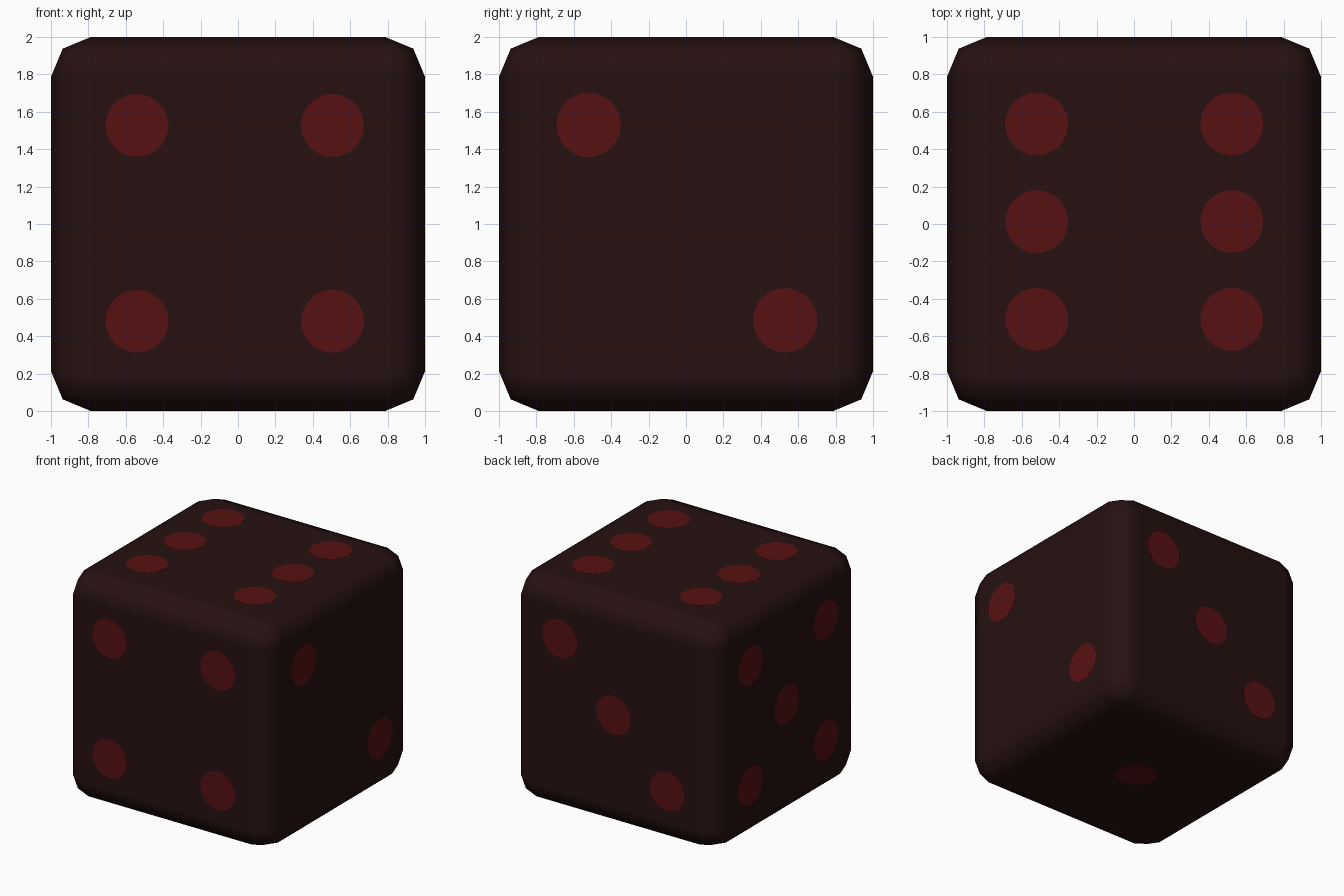
import bpy, bmesh
from mathutils import Vector, Matrix

if "Cube" in bpy.data.objects:
    bpy.data.objects.remove(bpy.data.objects["Cube"])


def material(name, rgb):
    m = bpy.data.materials.new(name)
    m.diffuse_color = (*rgb, 1)
    m.use_nodes = True
    m.node_tree.nodes["Principled BSDF"].inputs["Base Color"].default_value = m.diffuse_color
    return m


body_mat = material("dark maroon", (0.020, 0.0055, 0.0055))
pip_mat = material("deep red", (0.095, 0.0055, 0.0065))

# Body: cube with two-segment rounded edges
H = 0.999
bpy.ops.mesh.primitive_cube_add(size=2 * H, location=(0, 0, 1))
body = bpy.context.object
body.name = "dice_body"
body.data.materials.append(body_mat)
bpy.ops.object.shade_smooth()
bevel = body.modifiers.new("rounded edges", 'BEVEL')
bevel.width = 0.21
bevel.segments = 2
bevel.harden_normals = True


# Pips: thin flush discs; each face has a normal, two in-plane axes and spots
def pips(name, normal, u, v, spots, radius=0.168):
    n, u, v = Vector(normal), Vector(u), Vector(v)
    bm = bmesh.new()
    for a, b in spots:
        pos = n * (H - 0.001) + u * a + v * b + Vector((0, 0, 1))
        mat = Matrix.Translation(pos) @ n.to_track_quat('Z', 'Y').to_matrix().to_4x4()
        bmesh.ops.create_cone(bm, cap_ends=True, segments=32, radius1=radius,
                              radius2=radius, depth=0.004, matrix=mat)
    mesh = bpy.data.meshes.new(name)
    bm.to_mesh(mesh)
    bm.free()
    mesh.materials.append(pip_mat)
    bpy.context.collection.objects.link(bpy.data.objects.new(name, mesh))


X, Y, Z = (1, 0, 0), (0, 1, 0), (0, 0, 1)
pips("front_four_pips", (0, -1, 0), X, Z,
     [(a, b) for a in (-0.54, 0.505) for b in (-0.52, 0.527)])
pips("right_two_pips", X, Y, Z, [(-0.52, 0.53), (0.53, -0.515)], 0.172)
pips("top_six_pips", Z, X, Y,
     [(a, b) for a in (-0.52, 0.523) for b in (-0.51, 0.013, 0.535)])
pips("back_three_pips", Y, X, Z, [(0.52, 0.535), (0, 0.005), (-0.52, -0.52)])
pips("left_five_pips", (-1, 0, 0), Y, Z,
     [(a, b) for a in (-0.5, 0.54) for b in (-0.52, 0.53)] + [(0.04, 0)])
pips("bottom_one_pip", (0, 0, -1), X, Y, [(0, 0.03)])
